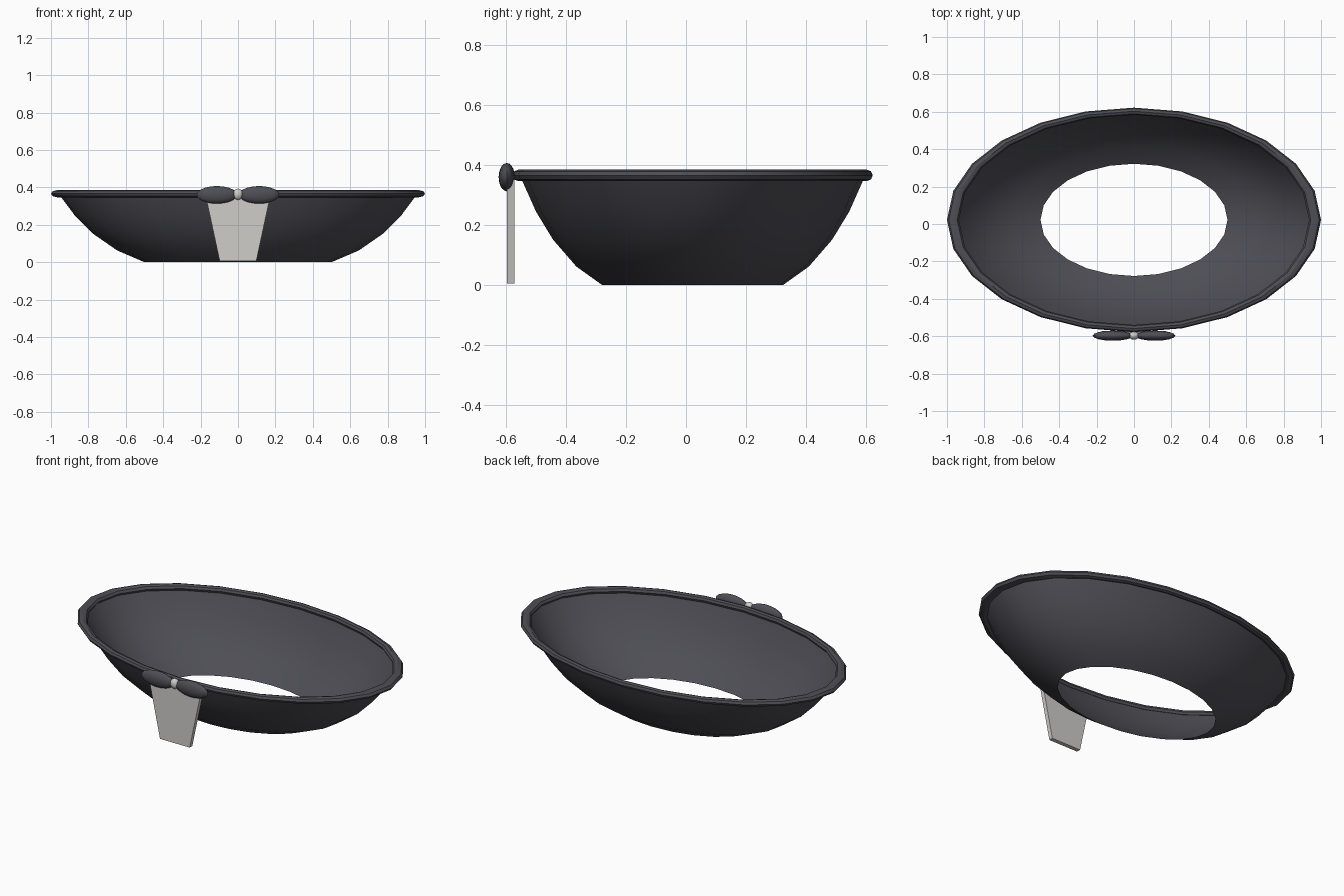
import bpy
import bmesh
import math

cube = bpy.data.objects.get("Cube")
if cube:
    bpy.data.objects.remove(cube, do_unlink=True)

SEGMENTS = 24
BOWL_Y = 0.022      # centre of the oval bowl
SQUASH = 0.6        # depth of the oval relative to its width
BOW_Y = -0.597


def material(name, rgb):
    m = bpy.data.materials.new(name)
    m.use_nodes = True
    m.diffuse_color = (*rgb, 1)
    m.node_tree.nodes["Principled BSDF"].inputs["Base Color"].default_value = (*rgb, 1)
    return m


charcoal = material("charcoal", (0.075, 0.075, 0.09))
pale_grey = material("pale grey", (0.62, 0.61, 0.59))


def finish(name, bm, mat, smooth_angle=None):
    bmesh.ops.recalc_face_normals(bm, faces=bm.faces)
    mesh = bpy.data.meshes.new(name)
    bm.to_mesh(mesh)
    bm.free()
    mesh.materials.append(mat)
    obj = bpy.data.objects.new(name, mesh)
    bpy.context.collection.objects.link(obj)
    if smooth_angle:
        bpy.ops.object.select_all(action='DESELECT')
        obj.select_set(True)
        bpy.context.view_layer.objects.active = obj
        bpy.ops.object.shade_smooth_by_angle(angle=math.radians(smooth_angle))
    return obj


def oval_lathe(name, profile, mat, closed, smooth_angle):
    """Sweep a (radius, height) profile around the oval."""
    bm = bmesh.new()
    rings = []
    for i in range(SEGMENTS):
        a = math.tau * i / SEGMENTS
        rings.append([bm.verts.new((r * math.cos(a), BOWL_Y + SQUASH * r * math.sin(a), z))
                      for r, z in profile])
    n = len(profile)
    for i in range(SEGMENTS):
        p, q = rings[i], rings[(i + 1) % SEGMENTS]
        for j in range(n if closed else n - 1):
            k = (j + 1) % n
            bm.faces.new((p[j], q[j], q[k], p[k]))
    return finish(name, bm, mat, smooth_angle)


def ellipsoid(name, centre, radii, mat):
    bm = bmesh.new()
    bmesh.ops.create_uvsphere(bm, u_segments=16, v_segments=10, radius=1)
    bmesh.ops.scale(bm, vec=radii, verts=bm.verts)
    bmesh.ops.translate(bm, vec=centre, verts=bm.verts)
    return finish(name, bm, mat, 40)


# Open-bottomed bowl wall
wall = [(0.5, 0), (0.645, 0.062), (0.775, 0.152), (0.87, 0.246), (0.945, 0.347), (0.957, 0.366)]
oval_lathe("bowl_wall", wall, charcoal, False, 40)

# Rolled rim
rim = [(0.968 + 0.032 * math.cos(math.tau * k / 8), 0.366 + 0.019 * math.sin(math.tau * k / 8))
       for k in range(8)]
oval_lathe("rim", rim, charcoal, True, 30)

# Bow: two loops and a knot
for side, x in (("left", 0.113), ("right", -0.113)):
    ellipsoid("bow_loop_" + side, (x, BOW_Y, 0.36), (0.108, 0.027, 0.047), charcoal)
ellipsoid("bow_knot", (0, BOW_Y, 0.363), (0.027, 0.022, 0.03), pale_grey)

# Tapered hanging panel
bm = bmesh.new()
outline = [(-0.098, 0.006), (0.098, 0.006), (0.172, 0.35), (-0.172, 0.35)]
face = bm.faces.new([bm.verts.new((x, -0.597, z)) for x, z in outline])
extruded = bmesh.ops.extrude_face_region(bm, geom=[face])
bmesh.ops.translate(bm, vec=(0, 0.025, 0),
                    verts=[v for v in extruded["geom"] if isinstance(v, bmesh.types.BMVert)])
finish("hanging_panel", bm, pale_grey)
